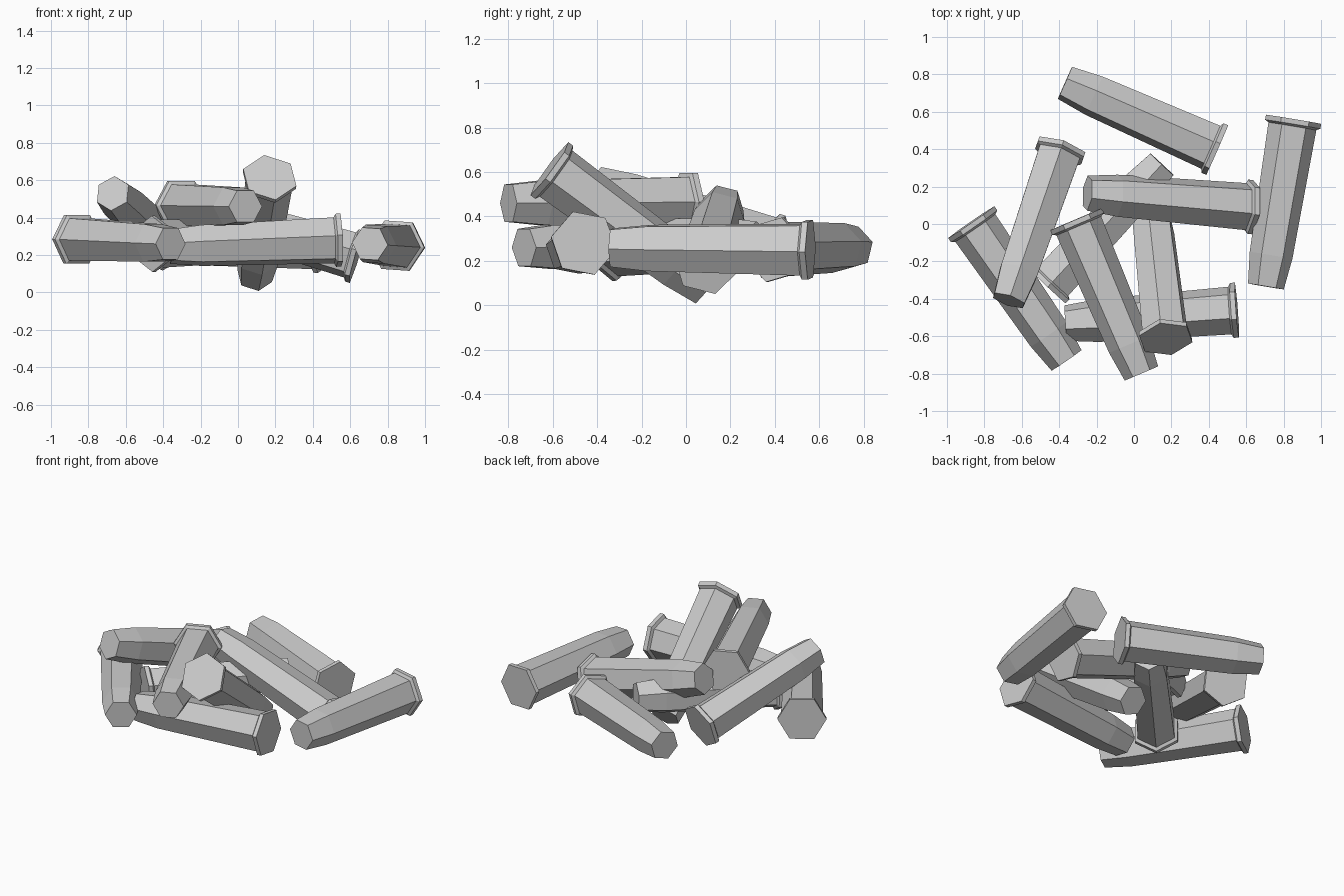
import bpy, bmesh
from math import cos, sin, radians
from mathutils import Vector

if "Cube" in bpy.data.objects:
    bpy.data.objects.remove(bpy.data.objects["Cube"])

SIDES = 6
# casing profile: (distance from the base or, if negative, from the tip; radius)
PROFILE = [(0, .15), (.027, .15), (.038, .13), (-.17, .116), (-.001, .097)]


def casing(name, base, tip, roll):
    """Six-sided casing with a rimmed base and a tapered tip."""
    base, tip = Vector(base), Vector(tip)
    axis = (tip - base).normalized()
    length = (tip - base).length
    u = Vector((0, 0, 1)).cross(axis).normalized()
    v = axis.cross(u)
    bm = bmesh.new()
    rings = []
    for d, r in PROFILE:
        c = base + axis * (d if d >= 0 else length + d)
        ring = []
        for i in range(SIDES):
            a = radians(roll + 360 * i / SIDES)
            ring.append(bm.verts.new(c + (u * cos(a) + v * sin(a)) * r))
        rings.append(ring)
    # side faces
    for lo, hi in zip(rings, rings[1:]):
        for i in range(SIDES):
            j = (i + 1) % SIDES
            bm.faces.new((lo[i], lo[j], hi[j], hi[i]))
    # end caps
    bm.faces.new(rings[0][::-1])
    bm.faces.new(rings[-1])
    bmesh.ops.recalc_face_normals(bm, faces=bm.faces)
    mesh = bpy.data.meshes.new(name)
    bm.to_mesh(mesh)
    bm.free()
    bpy.context.collection.objects.link(bpy.data.objects.new(name, mesh))


# the heap: base centre, tip centre, roll about the axis
HEAP = [
    ("back_casing", (.445, .395, .25), (-.37, .755, .26), -15),
    ("right_casing", (.853, .56, .25), (.705, -.335, .26), -4),
    ("upper_cross_casing", (.635, .09, .19), (-.25, .165, .45), 15),
    ("front_cross_casing", (.55, -.46, .28), (-.365, -.53, .245), 11),
    ("buried_casing", (-.46, -.335, .26), (.15, .32, .28), 30),
    ("upper_front_casing", (-.31, .025, .465), (.04, -.80, .46), 0),
    ("left_leaning_casing", (-.39, .405, .26), (-.67, -.41, .53), 30),
    ("left_casing", (-.87, .01, .285), (-.36, -.73, .26), 0),
    ("upright_leaning_casing", (.17, -.615, .615), (.09, .10, .085), 22),
]
for part in HEAP:
    casing(*part)
